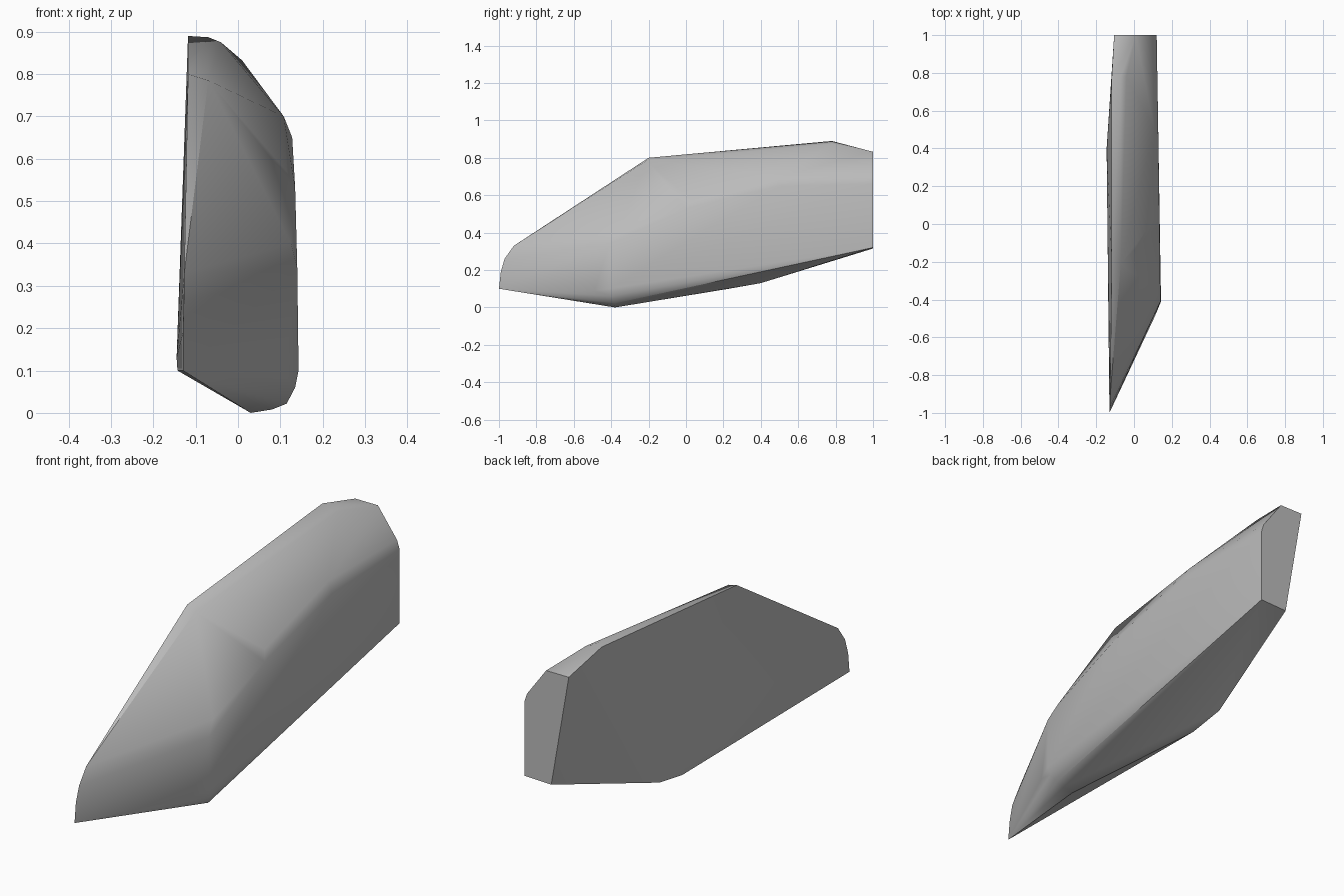
import bpy
import bmesh
from mathutils import Vector

default_cube = bpy.data.objects.get("Cube")
if default_cube:
    bpy.data.objects.remove(default_cube, do_unlink=True)


def flat_material(name, colour):
    material = bpy.data.materials.new(name)
    material.use_nodes = True
    material.diffuse_color = colour
    shader = material.node_tree.nodes["Principled BSDF"]
    shader.inputs["Base Color"].default_value = colour
    return material


def wrapped_solid(name, outlines, material):
    """Stretch a convex skin over a set of named guide outlines."""
    mesh = bpy.data.meshes.new(name)
    shell = bmesh.new()
    for outline in outlines.values():
        for point in outline:
            shell.verts.new(Vector(point))
    bmesh.ops.convex_hull(shell, input=shell.verts[:])
    loose = [vert for vert in shell.verts if not vert.link_faces]
    bmesh.ops.delete(shell, geom=loose, context="VERTS")
    bmesh.ops.recalc_face_normals(shell, faces=shell.faces[:])
    shell.to_mesh(mesh)
    shell.free()
    mesh.materials.append(material)
    solid = bpy.data.objects.new(name, mesh)
    bpy.context.collection.objects.link(solid)
    return solid


outlines = {
    # Rounded nose edge on the flat inner side
    "nose_edge": [(-.13, -1, .1), (-.13, -.99, .19),
                  (-.128, -.97, .26), (-.127, -.92, .33)],
    # Inner flat side, upper and lower borders
    "inner_top": [(-.118, -.2, .8), (-.118, .78, .89)],
    "inner_bottom": [(-.145, .4, .13), (-.143, .23, .1)],
    # Narrow rounded crown beside the inner side
    "crown": [(-.07, -.21, .785), (-.05, -.16, .76),
              (-.07, .78, .887), (-.04, .78, .875)],
    # Bulging front cheek between nose and outer wall
    "cheek": [(-.08, -.88, .12), (0, -.72, .11), (.11, -.49, .09)],
    # Upper shoulder of the outer wall, rising to the rear
    "shoulder": [(.14, -.41, .34), (.125, -.36, .4), (.135, 0, .53),
                 (.115, .03, .57), (.128, .5, .65), (.108, .5, .7)],
    # Keel and lower border of the outer wall
    "keel": [(.03, -.38, 0), (.08, -.38, .008), (.115, -.38, .022),
             (.135, -.4, .06), (.143, -.41, .1)],
    # Flat rear end
    "rear": [(-.016, 1, .315), (.12, 1, .32), (.12, 1, .66),
             (.107, 1, .7), (.01, 1, .832), (-.105, 1, .832)],
}

grey = flat_material("neutral grey", (.5, .5, .5, 1))
body = wrapped_solid("wedge_body", outlines, grey)

# Soft facets with crisp inner and rear borders
bpy.ops.object.select_all(action="DESELECT")
body.select_set(True)
bpy.context.view_layer.objects.active = body
bpy.ops.object.shade_smooth_by_angle(angle=.6)
